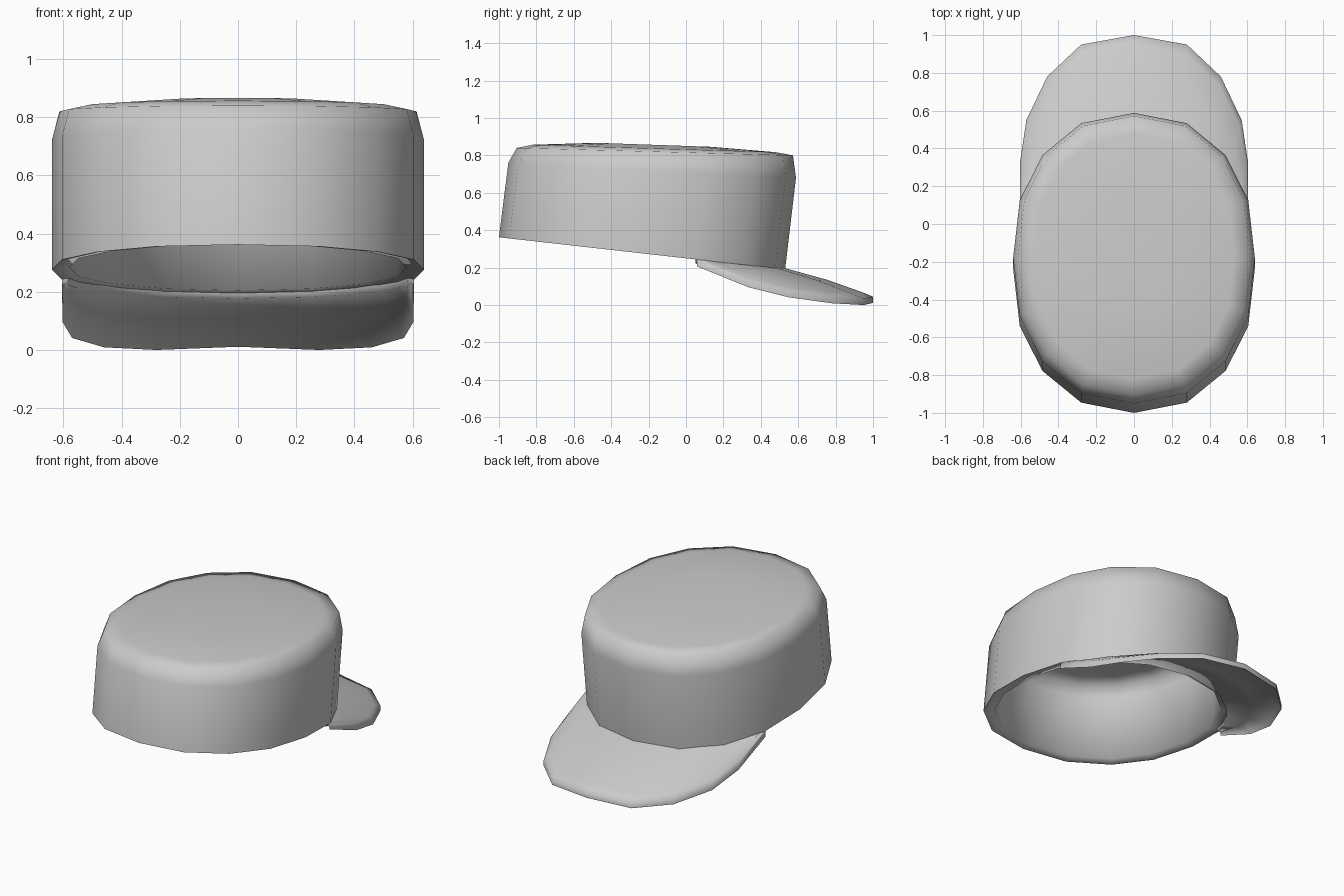
import bpy, bmesh, math
from mathutils import Vector

if "Cube" in bpy.data.objects:
    bpy.data.objects.remove(bpy.data.objects["Cube"])

# 16-sided oval: one quarter (across, along), mirrored to all four
QUARTER = [(1, 0), (0.945, 0.4), (0.757, 0.71), (0.437, 0.929), (0, 1)]
OVAL = sorted({(sx * u + 0.0, sy * v + 0.0) for u, v in QUARTER for sx in (1, -1) for sy in (1, -1)},
              key=lambda p: math.atan2(p[1], p[0]))


def make_object(name, bm, angle):
    bmesh.ops.remove_doubles(bm, verts=bm.verts, dist=1e-5)
    bmesh.ops.recalc_face_normals(bm, faces=bm.faces)
    mesh = bpy.data.meshes.new(name)
    bm.to_mesh(mesh)
    bm.free()
    ob = bpy.data.objects.new(name, mesh)
    bpy.context.collection.objects.link(ob)
    bpy.ops.object.select_all(action='DESELECT')
    ob.select_set(True)
    bpy.context.view_layer.objects.active = ob
    bpy.ops.object.shade_smooth_by_angle(angle=math.radians(angle))
    return ob


def loft(bm, rows, closed):
    rows = [[bm.verts.new(p) for p in row] for row in rows]
    for a, b in zip(rows, rows[1:]):
        n = len(a)
        for i in range(n if closed else n - 1):
            j = (i + 1) % n
            bm.faces.new((a[i], a[j], b[j], b[i]))
    return rows


def tilted_ring(rx, back, front):
    """Oval through the (y, z) points at its back and front ends."""
    mid = [(back[k] + front[k]) / 2 for k in (0, 1)]
    half = [(front[k] - back[k]) / 2 for k in (0, 1)]
    return [Vector((rx * u, mid[0] + half[0] * v, mid[1] + half[1] * v)) for u, v in OVAL]


# Crown: inner ceiling, inner wall, rim, outer wall, rounded shoulder, top
profile = [
    (0.50, (-0.79, 0.82), (0.45, 0.78)),
    (0.565, (-0.86, 0.80), (0.52, 0.765)),
    (0.585, (-0.895, 0.74), (0.53, 0.67)),
    (0.58, (-0.935, 0.362), (0.47, 0.205)),
    (0.64, (-1.00, 0.362), (0.53, 0.19)),
    (0.64, (-0.95, 0.76), (0.588, 0.68)),
    (0.614, (-0.905, 0.84), (0.572, 0.80)),
    (0.53, (-0.82, 0.857), (0.48, 0.817)),
    (0.26, (-0.48, 0.867), (0.13, 0.846)),
]
bm = bmesh.new()
rows = loft(bm, [tilted_ring(*p) for p in profile], True)
bm.faces.new(rows[0])
bm.faces.new(rows[-1])
make_object("cap_crown", bm, 88)

# Brim: half outline of the outer edge and the seam under the crown, mirrored
outer = [(0, 1.0, 0.045), (0.28, 0.95, 0.034), (0.46, 0.78, 0.043), (0.57, 0.55, 0.075),
         (0.603, 0.33, 0.13), (0.605, 0.06, 0.24)]
inner = [(0, 0.51, 0.202), (0.26, 0.455, 0.207), (0.40, 0.35, 0.218), (0.49, 0.25, 0.228),
         (0.55, 0.15, 0.237), (0.585, 0.05, 0.247)]


def mirrored(half):
    return [Vector((-x, y, z)) for x, y, z in half[:0:-1]] + [Vector(p) for p in half]


edge, seam = mirrored(outer), mirrored(inner)


def brim_row(t, drop):
    bulge = Vector((0, 0, 0.045 * t * (1 - t) - drop))
    return [a.lerp(b, t) + bulge for a, b in zip(seam, edge)]


top = [brim_row(t, 0) for t in (0, 0.5, 0.88, 1)]
under = [brim_row(t, d) for t, d in ((1, 0.034), (0.88, 0.02), (0.5, 0.023), (0, 0.025))]
bm = bmesh.new()
rows = loft(bm, top + under + [top[0]], False)
for end in (0, -1):
    for k in range(3):
        bm.faces.new((rows[k][end], rows[k + 1][end], rows[6 - k][end], rows[7 - k][end]))
make_object("cap_brim", bm, 80)
